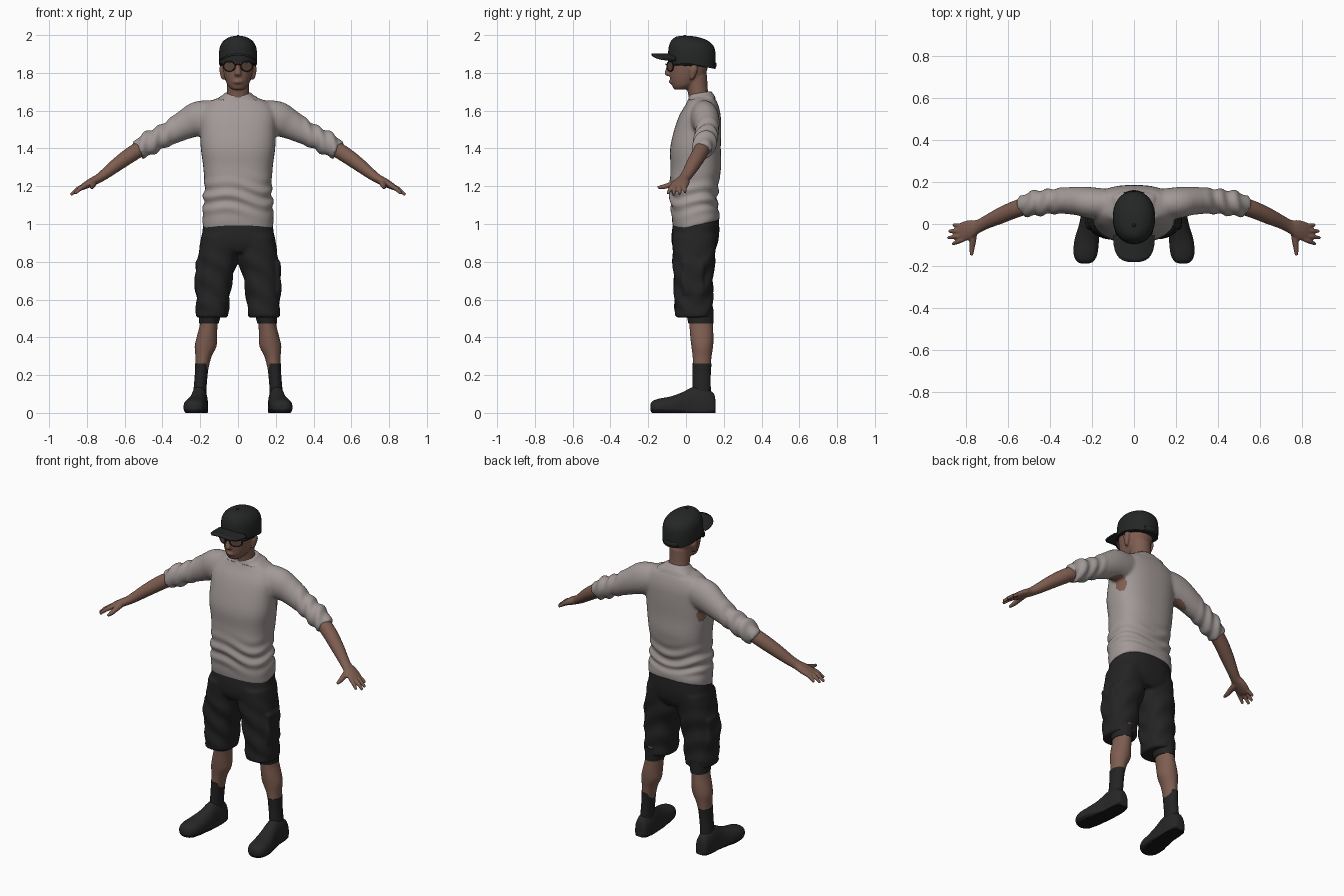
import bpy, bmesh, math
from mathutils import Vector

if "Cube" in bpy.data.objects:
    bpy.data.objects.remove(bpy.data.objects["Cube"])


def material(name, r, g, b):
    m = bpy.data.materials.new(name)
    m.diffuse_color = (r, g, b, 1)
    m.use_nodes = True
    m.node_tree.nodes["Principled BSDF"].inputs["Base Color"].default_value = m.diffuse_color
    return m


SKIN = material("skin", .21, .11, .08)
SHIRT = material("warm grey knit", .36, .32, .31)
SHORTS = material("black cloth", .017, .017, .018)
CAP = material("cap black", .018, .019, .019)
SHOE = material("shoe charcoal", .021, .020, .020)
SOLE = material("sole black", .009, .009, .009)
FRAME = material("glasses frame", .02, .014, .012)
LENS = material("tinted lens", .11, .06, .045)


def spline(pts, steps):
    """Catmull-Rom through rows of (x, y, z, ra, rb)."""
    out = []
    for i in range(len(pts) - 1):
        a, b, c, d = pts[max(i - 1, 0)], pts[i], pts[i + 1], pts[min(i + 2, len(pts) - 1)]
        for k in range(steps):
            t = k / steps
            out.append([.5 * (2 * q + (r - p) * t + (2 * p - 5 * q + 4 * r - s) * t * t
                              + (3 * q - p - 3 * r + s) * t ** 3)
                        for p, q, r, s in zip(a, b, c, d)])
    return out + [list(pts[-1])]


def tube(bm, pts, side=1, n=2.0, flat=False, segs=28, steps=4):
    """Closed loft of superellipse rings; flat keeps every ring horizontal."""
    rows = spline([(p[0] * side, *p[1:]) for p in pts], steps)
    span = (Vector(rows[-1][:3]) - Vector(rows[0][:3])).normalized()
    ref = Vector((1, 0, 0)) if abs(span.y) > .8 else Vector((0, 1, 0))
    rings = []
    for i, r in enumerate(rows):
        lo, hi = rows[max(i - 1, 0)], rows[min(i + 1, len(rows) - 1)]
        t = Vector((0, 0, 1)) if flat else (Vector(hi[:3]) - Vector(lo[:3])).normalized()
        u = t.cross(ref).normalized()
        v = u.cross(t)
        ring = []
        for k in range(segs):
            c, s = math.cos(math.tau * k / segs), math.sin(math.tau * k / segs)
            cu = math.copysign(abs(c) ** (2 / n), c) * max(r[3], .002)
            sv = math.copysign(abs(s) ** (2 / n), s) * max(r[4], .002)
            ring.append(bm.verts.new(Vector(r[:3]) + u * cu + v * sv))
        rings.append(ring)
    for a, b in zip(rings, rings[1:]):
        for k in range(segs):
            j = (k + 1) % segs
            bm.faces.new((a[k], a[j], b[j], b[k]))
    bm.faces.new(rings[0])
    bm.faces.new(rings[-1])


def finish(name, bm, mats, voxel=0, relax=4, move=None, rule=None, angle=50):
    """Make the object; optionally fuse its pieces, bend it and colour faces by rule."""
    bmesh.ops.recalc_face_normals(bm, faces=bm.faces)
    me = bpy.data.meshes.new(name)
    bm.to_mesh(me)
    bm.free()
    ob = bpy.data.objects.new(name, me)
    bpy.context.collection.objects.link(ob)
    if voxel:
        m = ob.modifiers.new("fuse", 'REMESH')
        m.mode, m.voxel_size = 'VOXEL', voxel
        m = ob.modifiers.new("relax", 'SMOOTH')
        m.factor, m.iterations = .5, relax
        bpy.context.view_layer.update()
        me = bpy.data.meshes.new_from_object(ob.evaluated_get(bpy.context.evaluated_depsgraph_get()))
        ob.modifiers.clear()
        ob.data = me
        me.name = name
    if move:
        new = [move(v.co.copy(), v.normal.copy()) for v in me.vertices]
        for v, co in zip(me.vertices, new):
            v.co = co
    me.materials.clear()
    for m in mats:
        me.materials.append(m)
    for p in me.polygons:
        p.use_smooth = True
        p.material_index = rule(p.center) if rule else 0
    me.set_sharp_from_angle(angle=math.radians(angle))
    me.update()
    return ob


SIDES = ((1, "left"), (-1, "right"))

# Shirt: torso and both sleeves fused, with folds, slanted hem and open underarms
bm = bmesh.new()
tube(bm, [(0, .055, .975, .187, .122), (0, .052, 1.02, .188, .126), (0, .043, 1.1, .185, .124),
          (0, .043, 1.2, .178, .129), (0, .052, 1.3, .184, .134), (0, .05, 1.4, .197, .134),
          (0, .062, 1.5, .2, .124), (0, .075, 1.58, .2, .108), (0, .085, 1.64, .165, .082),
          (0, .08, 1.675, .088, .066), (0, .075, 1.695, .07, .058)], n=2.5, flat=True, segs=40)
for s, _ in SIDES:
    tube(bm, [(.08, .09, 1.575, .08, .07), (.2, .1, 1.558, .094, .075), (.27, .11, 1.53, .08, .068),
              (.36, .11, 1.482, .064, .061), (.43, .103, 1.448, .06, .06),
              (.475, .098, 1.425, .063, .061), (.528, .085, 1.388, .05, .051)], s)


def shirt_folds(co, nor):
    ax = abs(co.x)
    d = 0
    if ax < .24:
        w = math.exp(-((co.z - 1.14) / .075) ** 2)
        d = .007 * w * math.sin(co.z * 85 + 2.5 * math.sin(co.x * 14 + co.y * 9))
    elif ax > .32:
        d = .005 * min(1, (ax - .32) / .08) * math.sin(ax * 100 + co.y * 22 + co.z * 9)
    co = co + nor * d
    if co.z < 1.12:
        co.z += .25 * max(0, co.y) * (1.12 - co.z) / .14
    if co.z > 1.66 and ax < .1:
        co.z += .15 * (co.y - .075)
    return co


def underarm(c):
    q = ((abs(c.x) - .215) / .06) ** 2 + ((c.y - .115) / .035) ** 2 + ((c.z - 1.445) / .055) ** 2
    return int(q < 1)


finish("shirt", bm, [SHIRT, SKIN], .0095, 4, shirt_folds, underarm)

# Forearms with palm, four fingers and thumb
for s, label in SIDES:
    bm = bmesh.new()
    tube(bm, [(.47, .1, 1.425, .04, .042), (.56, .072, 1.372, .041, .041), (.64, .038, 1.315, .036, .038),
              (.7, .01, 1.268, .029, .032), (.74, -.01, 1.24, .024, .031), (.775, -.022, 1.222, .022, .042),
              (.81, -.036, 1.203, .018, .046), (.832, -.042, 1.19, .013, .04)], s)
    for y0, x1, y1, z1 in ((-.01, .862, -.004, 1.168), (-.032, .882, -.034, 1.157),
                           (-.054, .886, -.066, 1.153), (-.072, .864, -.095, 1.16)):
        tube(bm, [(.81, y0, 1.203, .013, .012), ((.81 + x1) / 2, (y0 + y1) / 2, 1.186, .012, .011),
                  (x1, y1, z1, .008, .008)], s, segs=14)
    tube(bm, [(.765, -.03, 1.222, .018, .02), (.768, -.075, 1.21, .015, .017),
              (.772, -.115, 1.198, .013, .013), (.774, -.15, 1.193, .008, .008)], s, segs=16)
    finish(label + "_forearm_and_hand", bm, [SKIN], .005, 3)

# Head: skull and jaw, neck, nose, lips, ears
bm = bmesh.new()
tube(bm, [(0, -.03, 1.712, .032, .034), (0, -.016, 1.73, .052, .056), (0, 0, 1.76, .066, .082),
          (0, .01, 1.8, .077, .097), (0, .015, 1.85, .084, .104), (0, .02, 1.9, .086, .1),
          (0, .02, 1.94, .07, .085)], n=2.2, flat=True)
tube(bm, [(0, .078, 1.64, .064, .06), (0, .063, 1.7, .059, .054), (0, .05, 1.79, .062, .062)], flat=True)
tube(bm, [(0, -.085, 1.855, .009, .012), (0, -.092, 1.825, .012, .014), (0, -.096, 1.797, .018, .018),
          (0, -.088, 1.784, .015, .014)], flat=True, segs=16)
tube(bm, [(-.024, -.073, 1.752, .006, .006), (0, -.083, 1.753, .01, .009),
          (.024, -.073, 1.752, .006, .006)], segs=12)
for s, _ in SIDES:
    tube(bm, [(.078, .03, 1.765, .009, .009), (.083, .035, 1.785, .01, .016), (.088, .04, 1.82, .011, .023),
              (.086, .04, 1.843, .007, .014)], s, flat=True, segs=16)
finish("head", bm, [SKIN], .006, 3)

# Glasses: rims, lenses, temples, bridge
for s, label in SIDES:
    place = dict(location=(s * .046, -.084, 1.835), rotation=(math.pi / 2, 0, s * math.radians(28)))
    bpy.ops.mesh.primitive_torus_add(major_radius=.035, minor_radius=.0035, major_segments=32,
                                     minor_segments=8, **place)
    rim = bpy.context.object
    rim.name, rim.scale = label + "_glasses_rim", (1, .76, 1)
    rim.data.materials.append(FRAME)
    bpy.ops.object.shade_smooth()
    bpy.ops.mesh.primitive_circle_add(radius=.035, vertices=32, fill_type='NGON', **place)
    lens = bpy.context.object
    lens.name, lens.scale = label + "_glasses_lens", (1, .76, 1)
    lens.data.materials.append(LENS)
bm = bmesh.new()
for s, _ in SIDES:
    tube(bm, [(.077, -.066, 1.843, .004, .003), (.088, -.03, 1.843, .004, .003),
              (.09, .035, 1.838, .004, .003)], s, segs=8)
tube(bm, [(-.016, -.1, 1.842, .004, .003), (0, -.106, 1.846, .004, .003),
          (.016, -.1, 1.842, .004, .003)], segs=8)
finish("glasses_temples_and_bridge", bm, [FRAME])

# Cap: crown with lower back edge, top button, back strap
bm = bmesh.new()
tube(bm, [(0, .03, 1.85, .1, .126), (0, .031, 1.895, .101, .126), (0, .028, 1.94, .095, .119),
          (0, .018, 1.972, .074, .095), (0, .002, 1.991, .04, .055), (0, -.006, 1.996, .01, .014)],
     n=2.15, flat=True, segs=40)


def cap_dip(co, nor):
    if co.z < 1.9:
        co.z -= .22 * max(0, co.y - .02) * (1.9 - co.z) / .05
    return co


finish("cap_crown", bm, [CAP], move=cap_dip)
bm = bmesh.new()
tube(bm, [(0, -.006, 1.992, .012, .012), (0, -.006, 2.0, .006, .006)], flat=True, segs=16)
tube(bm, [(-.045, .142, 1.842, .014, .008), (0, .153, 1.842, .016, .009),
          (.045, .142, 1.842, .014, .008)], segs=12)
finish("cap_button_and_strap", bm, [CAP])

# Cap bill: arched plate with a rounded front
bm = bmesh.new()
grid = []
for i in range(17):
    x = .096 * math.sin(math.pi * (i / 16 - .5))
    reach = .13 * max(0, 1 - abs(x / .0965) ** 2.8) ** (1 / 2.8)
    grid.append([bm.verts.new((x, -.052 - reach * k / 6, 1.898 - 3.2 * x * x)) for k in range(7)])
for a, b in zip(grid, grid[1:]):
    for k in range(6):
        bm.faces.new((a[k], a[k + 1], b[k + 1], b[k]))
bill = finish("cap_bill", bm, [CAP])
mod = bill.modifiers.new("thickness", 'SOLIDIFY')
mod.thickness, mod.offset = .01, 0

# Shorts: hips, two legs and side pockets fused
bm = bmesh.new()
tube(bm, [(0, .055, 1.05, .172, .115), (0, .054, 1.01, .182, .121), (0, .05, .95, .19, .126),
          (0, .046, .89, .197, .12), (0, .045, .85, .165, .1)], n=2.4, flat=True, segs=40)
for s, _ in SIDES:
    tube(bm, [(.1, .045, .94, .094, .118), (.107, .042, .82, .106, .113), (.122, .039, .72, .096, .104),
              (.132, .04, .62, .09, .102), (.138, .042, .505, .085, .099)], s, n=2.3, flat=True)
    tube(bm, [(.208, .035, .63, .017, .055), (.208, .035, .71, .019, .06),
              (.202, .035, .8, .019, .06)], s, n=5, flat=True)


def shorts_folds(co, nor):
    w = max(0, min(1, (.9 - co.z) / .1)) * max(0, min(1, (co.z - .51) / .04))
    return co + nor * .004 * w * math.sin(co.z * 48 + co.x * 32 + 2 * math.sin(co.y * 25))


finish("shorts", bm, [SHORTS], .0095, 3, shorts_folds)

# Legs, knee linings, socks and shoes
for s, label in SIDES:
    bm = bmesh.new()
    tube(bm, [(.145, .075, .56, .052, .065), (.155, .08, .47, .047, .062), (.165, .084, .4, .054, .061),
              (.172, .086, .35, .057, .057), (.184, .085, .29, .041, .049), (.195, .083, .2, .031, .044)],
         s, flat=True)
    finish(label + "_lower_leg", bm, [SKIN])
    bm = bmesh.new()
    tube(bm, [(.146, .073, .55, .06, .072), (.15, .075, .51, .057, .07), (.154, .079, .472, .051, .066)],
         s, flat=True)
    finish(label + "_shorts_lining", bm, [SHORTS])
    bm = bmesh.new()
    tube(bm, [(.191, .084, .262, .036, .051), (.195, .083, .2, .034, .048), (.2, .083, .14, .034, .048),
              (.203, .083, .07, .036, .05)], s, flat=True)
    finish(label + "_sock", bm, [SHORTS])
    bm = bmesh.new()
    tube(bm, [(.205, .156, .03, .035, .02), (.205, .145, .03, .075, .036), (.205, .09, .03, .106, .046),
              (.207, .035, .03, .106, .047), (.214, -.02, .03, .079, .051), (.225, -.08, .03, .057, .058),
              (.232, -.14, .03, .046, .057), (.236, -.175, .03, .034, .042), (.237, -.188, .03, .016, .02)],
         s, n=2.3, segs=36)

    def plant(co, nor):
        co.z = max(0, co.z)
        return co

    finish(label + "_shoe", bm, [SHOE, SOLE], move=plant, rule=lambda c: int(c.z < .018))
